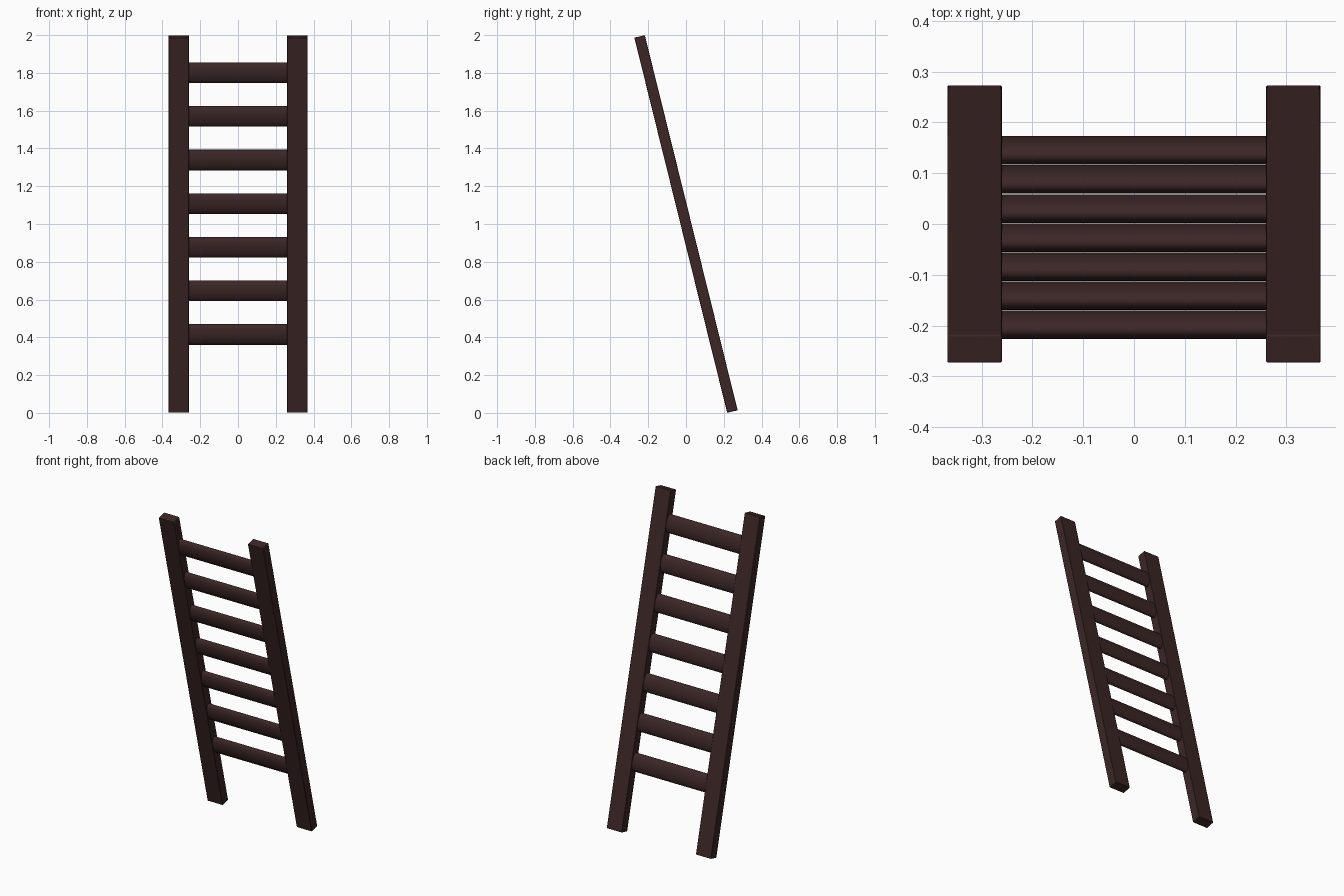
import bpy, math
from mathutils import Matrix

if "Cube" in bpy.data.objects:
    bpy.data.objects.remove(bpy.data.objects["Cube"])

TILT = math.radians(13.9)
LEAN = Matrix.Translation((0, 0, 1.0)) @ Matrix.Rotation(TILT, 4, 'X')

wood = bpy.data.materials.new("dark_brown_wood")
wood.diffuse_color = (0.045, 0.0194, 0.0194, 1)
wood.use_nodes = True
wood.node_tree.nodes["Principled BSDF"].inputs["Base Color"].default_value = wood.diffuse_color


def finish(name, local):
    """Name, colour, lean and smooth the active object."""
    ob = bpy.context.object
    ob.name = name
    ob.data.transform(LEAN @ local)
    ob.data.materials.append(wood)
    return ob


# Side rails: leaning planks with slightly softened long edges
for side, x in (("left", -0.3135), ("right", 0.3135)):
    bpy.ops.mesh.primitive_cube_add(size=1)
    rail = finish(side + "_rail", Matrix.Translation((x, 0, 0))
                  @ Matrix.Diagonal((0.107, 0.057, 2.046, 1)))
    bev = rail.modifiers.new("soft_edges", 'BEVEL')
    bev.width = 0.003
    bev.segments = 2
    bpy.ops.object.shade_smooth_by_angle(angle=math.radians(50))

# Rungs: flattened round bars between the rails
for i in range(7):
    bpy.ops.mesh.primitive_cylinder_add(vertices=32, radius=1, depth=1)
    s = 0.111 + (i - 3) * 0.2378
    finish("rung_%d" % (i + 1), Matrix.Translation((0, 0, s))
           @ Matrix.Diagonal((0.53, 0.0255, 0.056, 1))
           @ Matrix.Rotation(math.pi / 2, 4, 'Y'))
    bpy.ops.object.shade_smooth_by_angle(angle=math.radians(50))
